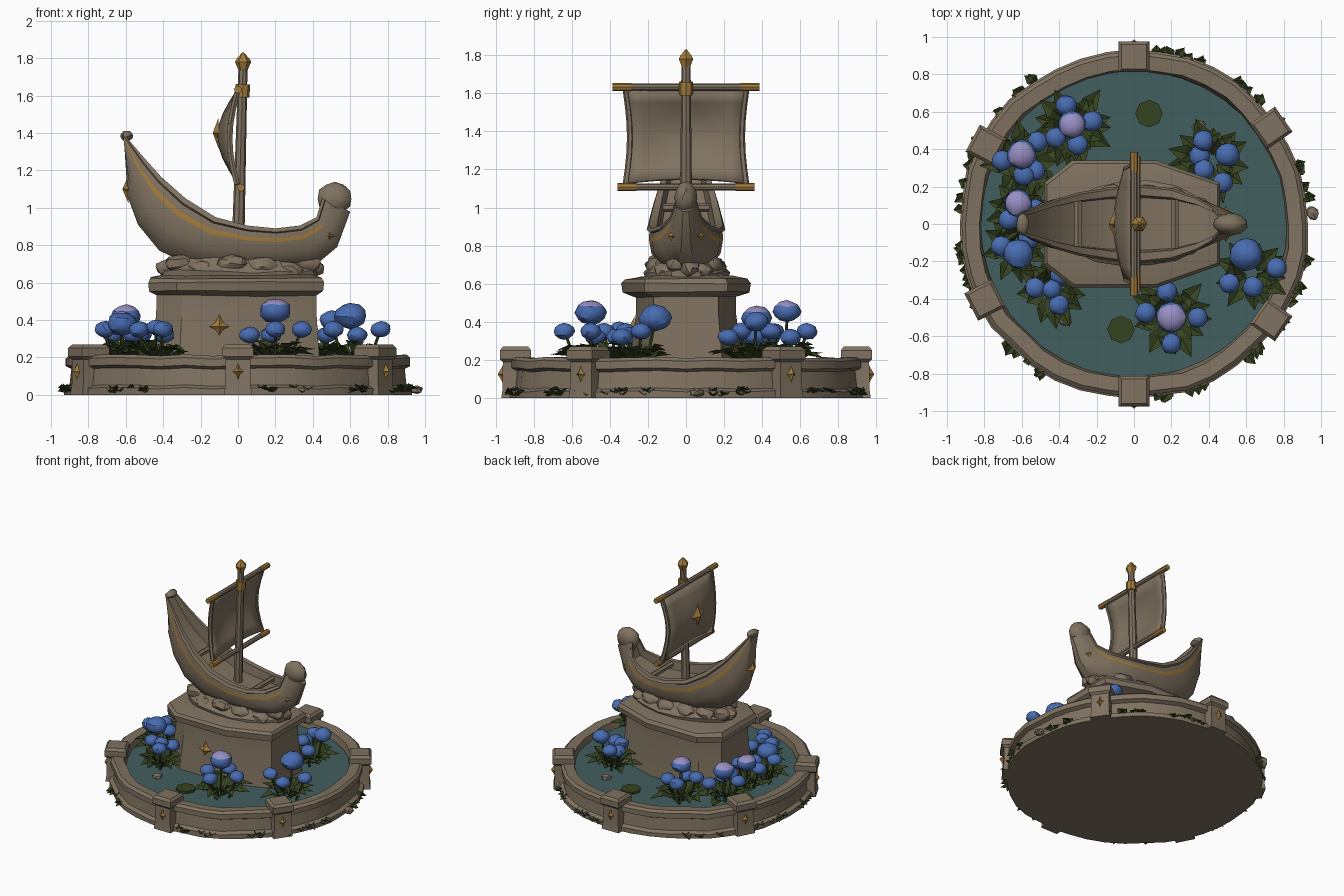
import bpy, bmesh, math, random
from mathutils import Vector, Matrix

if "Cube" in bpy.data.objects:
    bpy.data.objects.remove(bpy.data.objects["Cube"])
rnd = random.Random(4)
pi, cos, sin = math.pi, math.cos, math.sin

def mat(name, c):
    m = bpy.data.materials.new(name)
    m.diffuse_color = (*c, 1)
    m.use_nodes = True
    m.node_tree.nodes["Principled BSDF"].inputs["Base Color"].default_value = m.diffuse_color
    return m
STONE = mat("taupe_stone", (0.215, 0.17, 0.118))
GOLD = mat("old_gold", (0.36, 0.20, 0.045))
WATER = mat("pond_water", (0.055, 0.112, 0.115))
BLUE = mat("petal_blue", (0.065, 0.15, 0.44))
LILAC = mat("petal_lilac", (0.31, 0.27, 0.54))
GREEN = mat("leaf_green", (0.036, 0.056, 0.014))
smooth = []

def finish(name, bm, mats, soft=False, normals=True):
    if normals:
        bmesh.ops.recalc_face_normals(bm, faces=bm.faces)
    me = bpy.data.meshes.new(name)
    bm.to_mesh(me)
    bm.free()
    for m in mats:
        me.materials.append(m)
    ob = bpy.data.objects.new(name, me)
    bpy.context.collection.objects.link(ob)
    if soft:
        smooth.append(ob)
    return ob

def loft(name, rings, mats, rule=None, caps=(True, True), soft=True):
    bm = bmesh.new()
    vs = [[bm.verts.new(p) for p in r] for r in rings]
    n = len(vs[0])
    for i in range(len(vs) - 1):
        for j in range(n):
            k = (j + 1) % n
            f = bm.faces.new((vs[i][j], vs[i][k], vs[i + 1][k], vs[i + 1][j]))
            f.material_index = rule(i, j) if rule else 0
    if caps[0]: bm.faces.new(vs[0][::-1])
    if caps[1]: bm.faces.new(vs[-1])
    return finish(name, bm, mats, soft)

def circle(r, z, n, ry=None, jit=0, c=(0, 0)):
    return [(c[0] + (r + rnd.uniform(-jit, jit)) * cos(2 * pi * k / n),
             c[1] + ((ry or r) + rnd.uniform(-jit, jit)) * sin(2 * pi * k / n),
             z + rnd.uniform(-jit, jit)) for k in range(n)]

def rod(name, p, q, r1, r2, m, sides=8):
    p, q = Vector(p), Vector(q)
    d = q - p
    bm = bmesh.new()
    M = Matrix.Translation((p + q) / 2) @ d.to_track_quat('Z', 'Y').to_matrix().to_4x4()
    bmesh.ops.create_cone(bm, cap_ends=True, segments=sides, radius1=r1, radius2=r2, depth=d.length, matrix=M)
    return finish(name, bm, [m], True)

def blob(bm, loc, size, sub=2, jit=0.0):
    M = Matrix.Translation(loc) @ Matrix.Diagonal((*size, 1))
    vs = bmesh.ops.create_icosphere(bm, subdivisions=sub, radius=1, matrix=M)['verts']
    for v in vs:
        v.co += Vector([rnd.uniform(-jit, jit) for _ in range(3)])
    return {f for v in vs for f in v.link_faces}

def star(name, loc, ang, r, wide=0.8):
    # four pointed gold ornament facing -y before turning
    bm = bmesh.new()
    ring = []
    for k in range(8):
        s = r if k % 2 == 0 else r * 0.5
        ring.append(bm.verts.new((s * wide * cos(k * pi / 4), 0.012, s * sin(k * pi / 4))))
    tip = bm.verts.new((0, -0.02, 0))
    for k in range(8):
        bm.faces.new((ring[k], ring[(k + 1) % 8], tip))
    bm.faces.new(ring[::-1])
    bm.transform(Matrix.Translation(loc) @ Matrix.Rotation(ang, 4, 'Z'))
    return finish(name, bm, [GOLD])

# basin wall and water
prof = [(.935, 0), (.935, .035), (.905, .05), (.895, .14), (.925, .155), (.925, .195), (.905, .212), (.83, .207), (.81, .1)]
wob = [rnd.uniform(-.01, .01) for _ in range(40)]
loft("basin_wall", [[((r + wob[k]) * cos(k * pi / 20), (r + wob[k]) * sin(k * pi / 20),
      z if z < .01 else z + wob[(k * 7) % 40] * .5) for k in range(40)] for r, z in prof], [STONE], caps=(True, False))
loft("water", [circle(.82, .12, 40), circle(.82, .16, 40)], [WATER])

# six posts with gold ornaments
for i, deg in enumerate((35, 90, 152, 207, 270, 325)):
    a = math.radians(deg)
    R = Matrix.Rotation(a, 4, 'Z')
    rings = [[R @ Vector((.895 + s * w, t * w, z)) for s, t in ((-1, -1), (1, -1), (1, 1), (-1, 1))]
             for w, z in ((.075, 0), (.068, .05), (.067, .19), (.082, .205), (.082, .25), (.066, .27))]
    loft(f"post_{i}", rings, [STONE])
    star(f"post_ornament_{i}", (.968 * cos(a), .968 * sin(a), .125), a + pi / 2, .055, .65)

# pedestal: mirrored plan, scaled by level
plan = [(-.48, -.22), (-.33, -.34), (.12, -.34), (.46, -.22)]
plan += [(x, -y) for x, y in plan[::-1]]
lev = [(.96, .9, .1), (.91, .77, .45), (.91, .77, .53), (.99, .98, .555), (1, 1, .6), (.97, .95, .625), (.85, .7, .64)]
loft("pedestal", [[(x * a, y * b, z + rnd.uniform(-.005, .005)) for x, y in plan] for a, b, z in lev], [STONE])
star("pedestal_ornament", (-.1, -.282, .365), 0, .065, .9)

# carved waves below the ship
loft("wave_base", [circle(rx, z, 18, rx - .2, .012, (.01, 0)) for rx, z in
     ((.42, .61), (.425, .66), (.38, .70), (.34, .75), (.29, .79))], [STONE])
bm = bmesh.new()
for k in range(14):
    a = 2 * pi * k / 14 + .1
    blob(bm, (.01 + .37 * cos(a), .16 * sin(a), .675 + rnd.uniform(-.015, .035)), (.085, .055, .05), 2, .008)
finish("wave_crests", bm, [STONE], True)

# ship hull: stations of rim x, rim z, half width, keel x, keel z
stations = [(-.615, 1.40, .05, -.605, 1.30), (-.50, 1.265, .09, -.59, 1.06), (-.41, 1.165, .125, -.535, .91),
            (-.28, 1.05, .16, -.42, .77), (-.12, .95, .185, -.22, .68), (.05, .905, .195, .05, .66),
            (.2, .89, .18, .25, .67), (.33, .905, .135, .41, .69), (.42, .95, .085, .53, .79), (.45, 1.05, .05, .6, .98)]
side = [(0, 1), (.09, 1.06), (.12, .98), (.24, 1), (.33, .99), (.6, .93), (.85, .7), (1, .3)]
rings = []
for rx, rz, w, kx, kz in stations:
    P = lambda t, f: (rx + (kx - rx) * t, w * f, rz + (kz - rz) * t)
    flip = lambda ps: [(x, -y, z) for x, y, z in ps]
    out = [P(t, f) for t, f in side]
    inner = [P(0, .78), P(.28, .72)]
    rings.append(out + flip(out[::-1]) + flip(inner) + inner[::-1])
loft("ship_hull", rings, [STONE, GOLD], lambda i, j: int(j in (3, 11) and i < 8))
bm = bmesh.new()
blob(bm, (.515, 0, 1.05), (.095, .06, .088), 2, .004)
blob(bm, (-.595, 0, 1.385), (.035, .06, .028), 2, .003)
finish("hull_scrolls", bm, [STONE], True)
star("prow_ornament", (-.598, 0, 1.10), -pi / 2, .075)
for s in (-1, 1):
    star(f"bow_ornament_{s}", (.49, s * .075, .85), 0 if s < 0 else pi, .035)
for i, (x, z) in enumerate(((-.3, 1.0), (.22, .87))):
    rod(f"deck_beam_{i}", (x, -.13, z), (x, .13, z), .022, .022, STONE, 6)

# mast, yards and finial
rod("mast", (0, 0, .8), (.027, 0, 1.76), .034, .024, STONE)
rod("mast_collar", (.024, 0, 1.59), (.026, 0, 1.66), .038, .038, GOLD)
for nm, x, z, L in (("upper", 0, 1.632, .385), ("lower", .015, 1.108, .36)):
    rod(nm + "_yard", (x, -L + .05, z), (x, L - .05, z), .019, .019, STONE)
    for s in (-1, 1):
        rod(f"{nm}_yard_tip_{s}", (x, s * (L - .1), z), (x, s * L, z), .021, .021, GOLD)
loft("finial", [circle(r, z, 6, c=(.027, 0)) for r, z in ((.02, 1.725), (.043, 1.78), (.036, 1.795), (.005, 1.83))], [GOLD], soft=False)

# billowing sail with rolled side hems
def sail_point(u, v):
    b = sin(pi * v)
    return (-.005 - b * (.04 + .055 * cos(u * pi / 2)), u * (.315 - .022 * b), 1.125 + .49 * v + .025 * (1 - v) * (1 - u * u))
bm = bmesh.new()
grid = [[bm.verts.new(sail_point(j / 4 - 1, i / 8)) for j in range(9)] for i in range(9)]
for i in range(8):
    for j in range(8):
        bm.faces.new((grid[i][j], grid[i][j + 1], grid[i + 1][j + 1], grid[i + 1][j]))
sail = finish("sail", bm, [STONE], True)
sol = sail.modifiers.new("thickness", 'SOLIDIFY')
sol.thickness, sol.offset = .022, 0
for s in (-1, 1):
    for k in range(6):
        rod(f"sail_hem_{s}_{k}", sail_point(s, k / 6), sail_point(s, (k + 1) / 6), .017, .017, STONE, 6)
star("sail_ornament", (-.115, 0, 1.40), -pi / 2, .085, .9)

# folded leaf
def leaf(bm, base, ang, length, width, rise, drop):
    d, n, up = Vector((cos(ang), sin(ang), 0)), Vector((-sin(ang), cos(ang), 0)), Vector((0, 0, 1))
    b = Vector(base)
    m = b + d * length * .55 + up * rise
    v = [bm.verts.new(p) for p in (b, m - n * width, b + d * length + up * (rise - drop), m + n * width, m - up * .02)]
    for k in range(4):
        bm.faces.new((v[k], v[(k + 1) % 4], v[4]))

# hydrangeas: main head x, y, z, radius, lilac top, spread and directions of the small heads
plants = [(-.33, .53, .455, .075, 1, .11, (107, 10, 218, 285)), (-.6, .37, .42, .08, 1, .11, (196, 40, 275, 310)),
          (-.62, .11, .39, .075, 1, .1, (340, 240)), (-.62, -.16, .38, .08, 0, .1, (155, 55)),
          (-.44, -.35, .36, .052, 0, .09, (175, 60, 295)), (.2, -.5, .45, .085, 1, .14, (0, 170, 270, 100)),
          (.6, -.16, .42, .088, 0, .18, (240, 282, 335)), (.5, .37, .40, .065, 0, .15, (150, 183, 212, 260))]
for i, (x0, y0, z0, r0, lilac, spread, dirs) in enumerate(plants):
    heads = [(x0, y0, z0, r0)]
    for k, deg in enumerate(dirs):
        a = math.radians(deg)
        heads.append((x0 + spread * cos(a), y0 + spread * sin(a), .35 - .03 * (k % 2), .056))
    cx, cy = (sum(h[q] for h in heads) / len(heads) for q in (0, 1))
    reach = .12 + .02 * len(dirs)
    bm = bmesh.new()
    for k in range(20):
        a = k * 2.4 + rnd.uniform(-.2, .2)
        low = k < 11
        leaf(bm, (cx + .03 * cos(a), cy + .03 * sin(a), .17 if low else .2), a, reach * (1 if low else .7) * rnd.uniform(.85, 1.1),
             reach * .25, rnd.uniform(.06, .1), rnd.uniform(0, .04))
    finish(f"plant_leaves_{i}", bm, [GREEN], normals=False)
    bm = bmesh.new()
    for x, y, z, r in heads:
        for f in blob(bm, (x, y, z), (r, r, r * .78), 2, r * .05):
            f.normal_update()
            f.material_index = int(lilac and r > .06 and f.normal.z > .62)
        rod("flower_stem", ((x + cx) / 2, (y + cy) / 2, .16), (x, y, z), .009, .008, GREEN, 5)
    finish(f"flower_heads_{i}", bm, [BLUE, LILAC], True)

# lily pads and loose stones
for i, (x, y) in enumerate(((.08, .59), (-.07, -.565))):
    loft(f"lily_pad_{i}", [circle(.073, z, 8, c=(x, y)) for z in (.155, .178)], [GREEN], soft=False)
bm = bmesh.new()
for x, y, z in ((.35, .52, .165), (-.37, -.51, .165), (.955, .06, .03)):
    blob(bm, (x, y, z), (.042, .042, .026), 1, .006)
finish("loose_stones", bm, [STONE])

# ground tufts in clumps around the basin
bm = bmesh.new()
for clump in (14, 46, 75, 133, 166, 195, 230, 287, 318, 340):
    for k in range(9):
        a = math.radians(clump + rnd.uniform(-9, 9))
        leaf(bm, (.9 * cos(a), .9 * sin(a), .004), a + rnd.uniform(-.8, .8), rnd.uniform(.06, .095), .028, rnd.uniform(.025, .06), .02)
finish("ground_tufts", bm, [GREEN], normals=False)

# soft shading with kept edges
bpy.ops.object.select_all(action='DESELECT')
for ob in smooth:
    ob.select_set(True)
bpy.context.view_layer.objects.active = smooth[0]
bpy.ops.object.shade_smooth_by_angle(angle=math.radians(32))
